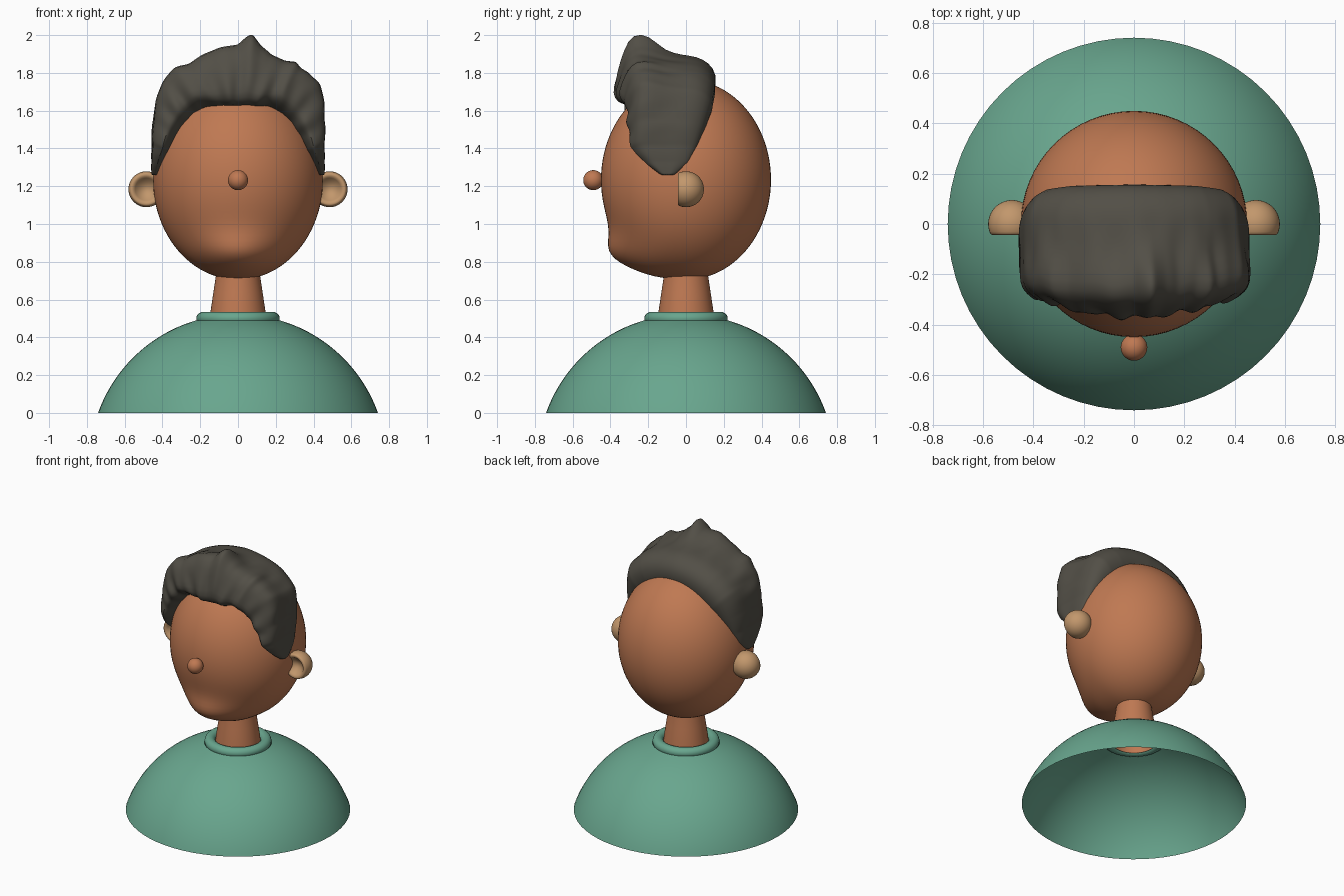
import bpy, bmesh
from math import sin, cos, pi, radians, sqrt, exp

if "Cube" in bpy.data.objects:
    bpy.data.objects.remove(bpy.data.objects["Cube"])


def material(name, rgb):
    m = bpy.data.materials.new(name)
    m.diffuse_color = (*rgb, 1)
    m.use_nodes = True
    m.node_tree.nodes["Principled BSDF"].inputs["Base Color"].default_value = m.diffuse_color
    return m


SKIN = material("skin", (0.52, 0.19, 0.085))
EAR = material("ear_skin", (0.54, 0.31, 0.15))
CLOTH = material("cloth", (0.14, 0.38, 0.27))
HAIR = material("hair_dark", (0.085, 0.078, 0.062))


def finish(name, bm, mat, angle=50, closed=True):
    bmesh.ops.remove_doubles(bm, verts=bm.verts, dist=1e-5)
    if closed:
        bmesh.ops.recalc_face_normals(bm, faces=bm.faces)
    me = bpy.data.meshes.new(name)
    bm.to_mesh(me)
    bm.free()
    ob = bpy.data.objects.new(name, me)
    bpy.context.collection.objects.link(ob)
    me.materials.append(mat)
    bpy.ops.object.select_all(action='DESELECT')
    ob.select_set(True)
    bpy.context.view_layer.objects.active = ob
    bpy.ops.object.shade_smooth_by_angle(angle=radians(angle))
    return ob


def skin_rings(rings, loop=True):
    """Bridge successive closed rings of points into quads."""
    bm = bmesh.new()
    vs = [[bm.verts.new(p) for p in r] for r in rings]
    n = len(rings[0])
    for a, b in zip(vs, vs[1:]):
        for i in range(n):
            bm.faces.new((a[i], a[(i + 1) % n], b[(i + 1) % n], b[i]))
    return bm, vs


def lathe(profile, seg=64):
    """Revolve (radius, height) points about z."""
    return skin_rings([[(r * cos(2 * pi * i / seg), r * sin(2 * pi * i / seg), z)
                        for i in range(seg)] for r, z in profile])[0]


def clean(bm):
    bmesh.ops.remove_doubles(bm, verts=bm.verts, dist=1e-5)
    bmesh.ops.dissolve_degenerate(bm, edges=bm.edges, dist=1e-6)
    return bm


def table(pts, x):
    """Linear interpolation in a small table of (x, value)."""
    for (x0, y0), (x1, y1) in zip(pts, pts[1:]):
        if x <= x1:
            t = max(0, (x - x0) / (x1 - x0))
            return y0 + (y1 - y0) * t
    return pts[-1][1]


# torso: open dome shell with a neck hole
R, ZC = 0.787, -0.265
zs = [0.49 * i / 24 for i in range(25)]
finish("torso", lathe([(sqrt(R * R - (z - ZC) ** 2), z) for z in zs]), CLOTH)

# collar: rounded ring
finish("collar", lathe([(0.185 + 0.036 * cos(2 * pi * k / 20), 0.5 + 0.035 * sin(2 * pi * k / 20))
                        for k in range(21)]), CLOTH)

# neck: tapered tube
finish("neck", lathe([(0.152, 0.47), (0.145, 0.54), (0.13, 0.64), (0.118, 0.72), (0.11, 0.8)]), SKIN)

# head: ellipsoid with a pushed-out chin
bm = bmesh.new()
bmesh.ops.create_uvsphere(bm, u_segments=64, v_segments=48, radius=1)
for v in bm.verts:
    x, y, z = v.co.x * 0.45, v.co.y * 0.45, 1.235 + v.co.z * 0.53
    if y < 0:
        front = min(1, -y / 0.14)
        front = front * front * (3 - 2 * front)
        y -= 0.1 * front * exp(-((z - 0.82) / 0.12) ** 2) * exp(-(x / 0.24) ** 2)
    v.co = (x, y, z)
finish("head", bm, SKIN)

# nose: small ball
bm = bmesh.new()
bmesh.ops.create_uvsphere(bm, u_segments=32, v_segments=20, radius=0.053)
bmesh.ops.translate(bm, verts=bm.verts, vec=(0, -0.491, 1.232))
finish("nose", bm, SKIN)

# ears: balls cut flat at the front with a hollow
for name, s in (("ear_left", -1), ("ear_right", 1)):
    prof = []
    for k in range(21):
        t = radians(115) * k / 20
        prof.append((0.095 * sin(t), 0.095 * cos(t)))
    prof += [(0.08, -0.043)]
    for k in range(9):
        r = 0.068 * (1 - k / 8)
        prof.append((r, -0.041 + 0.045 * (1 - (r / 0.068) ** 2)))
    bm = clean(lathe(prof, 40))
    for v in bm.verts:
        x, y, z = v.co
        pull = 0.014 if y == 99 else 0
        v.co = (s * (0.485 + x - pull), z, 1.184 + y)
    finish(name, bm, EAR, 60)

# hair: a closed cross-section swept over the head from sideburn to sideburn
OUTER = [(-89, .457), (-80, .464), (-70, .48), (-56, .537), (-39, .645), (-30, .675), (-24, .658),
         (-17, .675), (-8, .70), (0, .705), (5.5, .775), (10, .712), (15, .677), (22, .668),
         (27, .692), (30, .667), (34, .672), (41, .665), (49, .61), (56, .555), (70, .486),
         (80, .465), (89, .457)]
BACK_R = [(0, .637), (28, .635), (42, .615), (56, .54), (70, .483), (80, .463), (89, .455)]
FRONT_Y = [(0, -.375), (15, -.365), (28, -.345), (42, -.315), (56, -.305), (68, -.295), (75, -.255),
           (82, -.2), (89, -.13)]
BACK_Y = [(0, .165), (28, .16), (42, .145), (56, .105), (70, .06), (80, .02), (89, -.06)]
INNER = [(0, .385), (15, .405), (28, .455), (42, .44), (56, .425), (70, .415), (80, .425), (89, .435)]

rings = []
N = 120
for i in range(N + 1):
    d = -89 + 178 * i / N
    a, m = radians(d), abs(d)
    fade = max(0, min(1, (75 - m) / 35))
    w1 = sin(19 * a + 0.6) * 0.6 + sin(31 * a + 2) * 0.5
    w2 = sin(23 * a + 1.7) * 0.6 + sin(37 * a) * 0.4
    f = table(FRONT_Y, m) + 0.012 * w1 * fade
    b, rb, rc, ri = table(BACK_Y, m), table(BACK_R, m), table(OUTER, d), table(INNER, m)
    k = (b - f) / 0.54
    h = rc - ri
    core = 0.37 if m < 60 else 0.37 + 0.05 * (m - 60) / 29
    sec = [(f + .02 * k, ri), (f - .008 * k, ri + .16 * h),
           (f + .012 * k + .010 * w2 * fade, ri + .42 * h),
           (f + .04 * k - .012 * w1 * fade, ri + .75 * h),
           (f + .09 * k, rc),
           (f + .18 * k, rc * .75 + max(rb, rc - .04) * .25 + .006 * w2 * fade),
           (f + .26 * k, rb + .25 * (rc - rb) + .010 * w1 * fade),
           (f + .36 * k, rb + .004 + .004 * w2 * fade),
           (b - .11 * k, rb), (b - .045 * k, rb - .12 * (rb - core)),
           (b, rb - .35 * (rb - core)), (b - .012 * k, rb - .75 * (rb - core)),
           (b - .06 * k, core), (f + .25 * k, core - .005), (f + .09 * k, ri * .6 + core * .4 - .01)]
    rings.append([(r * sin(a), y, 1.25 + r * cos(a)) for y, r in sec])
bm, vs = skin_rings(rings)
bm.faces.new(vs[0])
bm.faces.new(vs[-1])
hair = finish("hair", bm, HAIR, 80)
sub = hair.modifiers.new("smooth", 'SUBSURF')
sub.levels = sub.render_levels = 1
